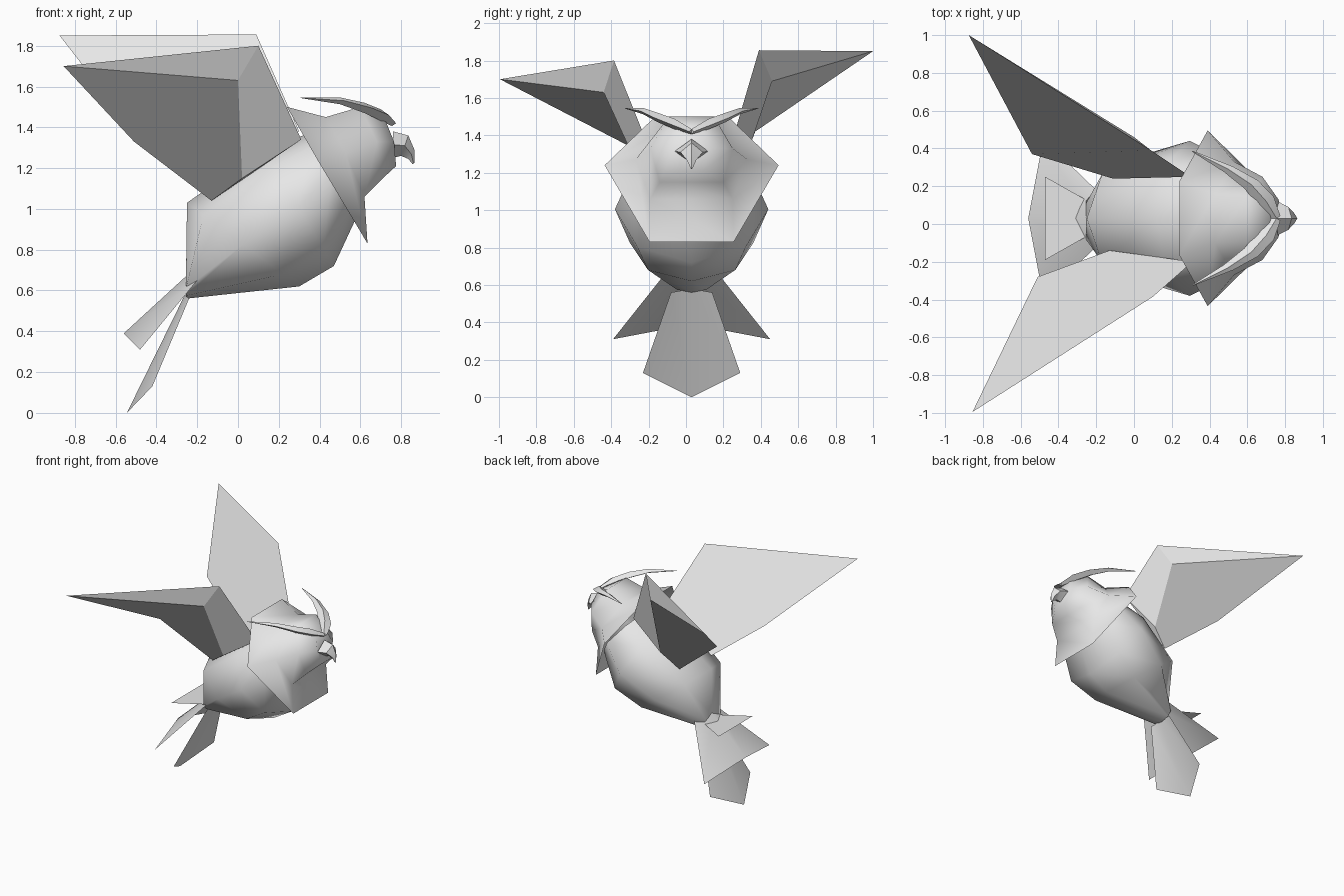
import bpy, math
from mathutils import Vector

if "Cube" in bpy.data.objects:
    bpy.data.objects.remove(bpy.data.objects["Cube"])

CY = 0.03  # mirror plane of the bird

grey = bpy.data.materials.new("plain grey")
grey.diffuse_color = (0.8, 0.8, 0.8, 1)
grey.use_nodes = True
grey.node_tree.nodes["Principled BSDF"].inputs["Base Color"].default_value = grey.diffuse_color


def make(name, verts, faces, angle=None):
    me = bpy.data.meshes.new(name)
    me.from_pydata([tuple(v) for v in verts], [], faces)
    me.materials.append(grey)
    ob = bpy.data.objects.new(name, me)
    bpy.context.collection.objects.link(ob)
    bpy.ops.object.select_all(action='DESELECT')
    ob.select_set(True)
    bpy.context.view_layer.objects.active = ob
    bpy.ops.object.mode_set(mode='EDIT')
    bpy.ops.mesh.select_all(action='SELECT')
    bpy.ops.mesh.normals_make_consistent(inside=False)
    bpy.ops.object.mode_set(mode='OBJECT')
    if angle:
        bpy.ops.object.shade_smooth_by_angle(angle=math.radians(angle))
    return ob


def loft(name, rings, caps, angle):
    n = len(rings[0])
    verts = [v for r in rings for v in r]
    faces = [(k * n + i, k * n + (i + 1) % n, (k + 1) * n + (i + 1) % n, (k + 1) * n + i)
             for k in range(len(rings) - 1) for i in range(n)]
    if 0 in caps:
        faces.append(tuple(range(n)))
    if 1 in caps:
        faces.append(tuple(range(len(verts) - n, len(verts))))
    return make(name, verts, faces, angle)


def oval(top, bottom, half, n=8):
    """Tilted ring through a top and a bottom point (x, z) with a half width in y."""
    t, b = Vector((top[0], CY, top[1])), Vector((bottom[0], CY, bottom[1]))
    c = (t + b) / 2
    return [c + (t - c) * math.cos(a) + Vector((0, half * math.sin(a), 0))
            for a in (2 * math.pi * i / n for i in range(n))]


def hexring(top, side, bottom):
    """Six-sided ring from three (x, z, half width) levels."""
    right = [(x, CY + h, z) for x, z, h in (top, side, bottom)]
    left = [(x, CY - h, z) for x, z, h in (bottom, side, top)]
    return right + left


# Body, from tail end to neck
loft("body", [
    oval((-0.255, 0.66), (-0.255, 0.56), 0.11),
    oval((-0.25, 1.03), (0.30, 0.62), 0.33),
    oval((0.12, 1.29), (0.47, 0.72), 0.41),
    oval((0.32, 1.36), (0.60, 1.00), 0.33),
], (0, 1), 60)

# Head with flared hood, open at the collar
loft("head", [
    hexring((0.24, 1.50, 0.195), (0.39, 1.24, 0.465), (0.635, 0.83, 0.225)),
    hexring((0.43, 1.45, 0.13), (0.53, 1.27, 0.30), (0.62, 1.06, 0.22)),
    hexring((0.60, 1.50, 0.12), (0.68, 1.33, 0.22), (0.71, 1.15, 0.17)),
    hexring((0.72, 1.44, 0.06), (0.765, 1.33, 0.10), (0.775, 1.21, 0.06)),
], (1,), 70)

# Beak, hooked
loft("beak", [
    oval((0.76, 1.38), (0.76, 1.25), 0.09, 4),
    oval((0.835, 1.36), (0.80, 1.26), 0.06, 4),
    oval((0.865, 1.29), (0.835, 1.245), 0.025, 4),
    oval((0.865, 1.225), (0.855, 1.22), 0.005, 4),
], (0, 1), 40)

# Brow tufts: tapered strips sweeping back and outward
brow = [(0.755, 0.00, 1.42, 0.020), (0.70, 0.09, 1.46, 0.040), (0.62, 0.18, 1.495, 0.036),
        (0.50, 0.26, 1.53, 0.024), (0.31, 0.355, 1.545, 0.003)]
for side, label in ((1, "left"), (-1, "right")):
    rings = []
    for x, y, z, r in brow:
        rings.append([(x + r, CY + side * (y + r * 0.6), z), (x, CY + side * y, z + r * 0.7),
                      (x - r, CY + side * (y - r * 0.6), z), (x, CY + side * y, z - r * 0.7)])
    loft("brow_" + label, rings, (0, 1), 50)

# Wings: broad upper sheet folded over the leading edge to an under sheet
wing_faces = [(0, 1, 2, 3, 4), (0, 4, 3, 6, 5), (0, 5, 1), (1, 5, 6, 2), (2, 6, 3)]
# order: tip, elbow, root, rear root, rear corner, under elbow, under root
make("wing_right", [(-0.855, -0.995, 1.70), (0.10, -0.385, 1.80), (0.31, -0.20, 1.34),
                    (-0.13, -0.14, 1.04), (-0.51, -0.28, 1.33), (0.0, -0.44, 1.63),
                    (0.02, -0.22, 1.15)], wing_faces)
make("wing_left", [(-0.875, 1.0, 1.85), (0.09, 0.39, 1.855), (0.30, 0.25, 1.38),
                   (-0.11, 0.24, 1.07), (-0.54, 0.37, 1.42), (0.0, 0.46, 1.69),
                   (0.03, 0.29, 1.19)], wing_faces)


# Tail feathers: sheets creased along the middle
def feather(name, root_mid, root_side, tip_mid, tip_side):
    rows = [(root_side, root_mid), (tip_side, tip_mid)]
    verts = []
    for (sx, sz, h), (mx, mz) in rows:
        verts += [(sx, CY - h, sz), (mx, CY, mz), (sx, CY + h, sz)]
    make(name, verts, [(0, 1, 4, 3), (1, 2, 5, 4)], 50)


feather("tail_lower", (-0.26, 0.58), (-0.24, 0.56, 0.11), (-0.545, 0.0), (-0.42, 0.13, 0.26))
feather("tail_middle", (-0.255, 0.67), (-0.20, 0.65, 0.15), (-0.56, 0.39), (-0.48, 0.31, 0.42))
feather("tail_upper", (-0.24, 0.62), (-0.24, 0.62, 0.09), (-0.47, 0.62), (-0.47, 0.62, 0.22))
